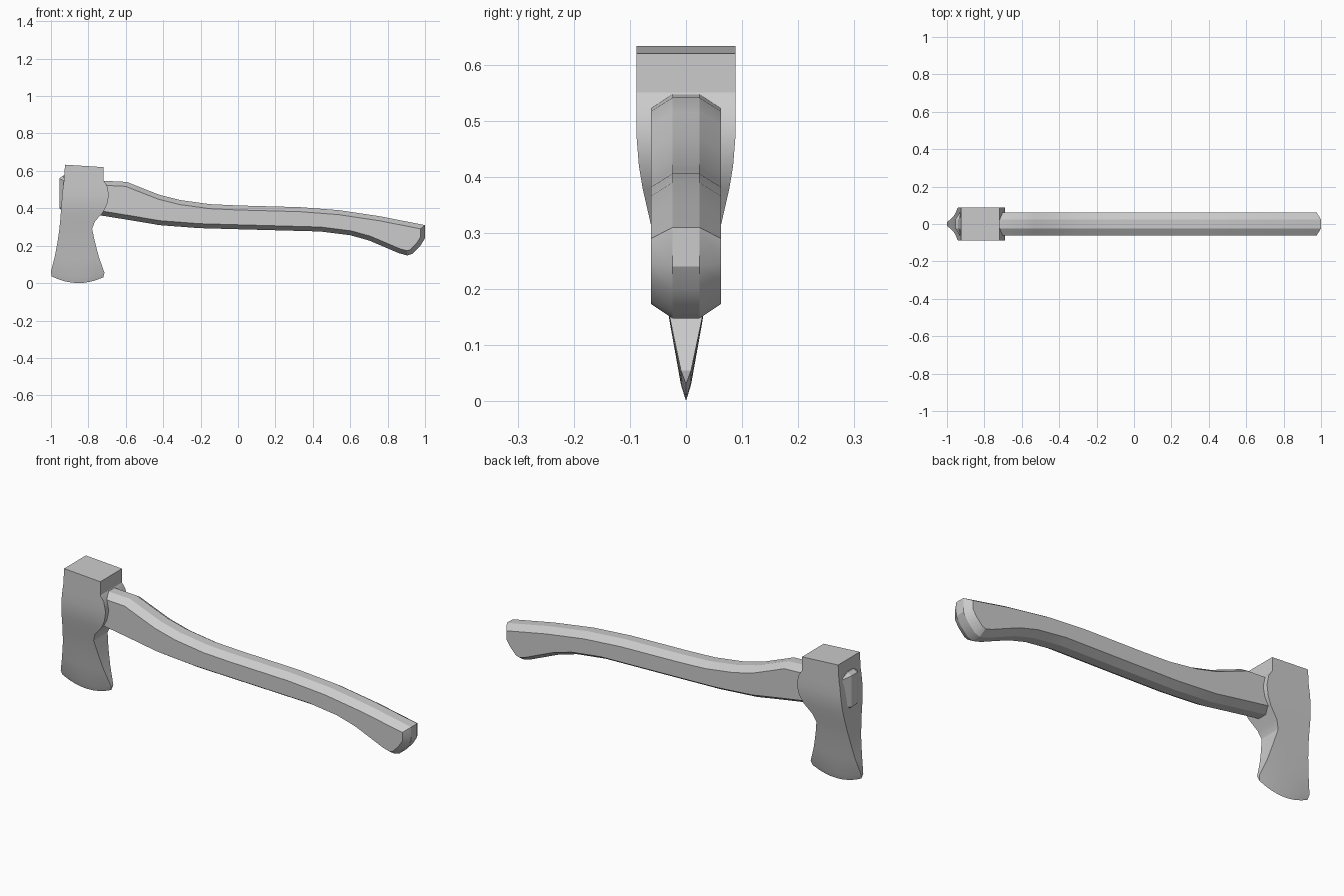
import bpy, bmesh, math
from mathutils import Vector

if "Cube" in bpy.data.objects:
    bpy.data.objects.remove(bpy.data.objects["Cube"])


def finish(name, bm, angle):
    bmesh.ops.remove_doubles(bm, verts=bm.verts, dist=0.0005)
    bmesh.ops.recalc_face_normals(bm, faces=bm.faces)
    mesh = bpy.data.meshes.new(name)
    bm.to_mesh(mesh)
    bm.free()
    obj = bpy.data.objects.new(name, mesh)
    bpy.context.collection.objects.link(obj)
    bpy.ops.object.select_all(action='DESELECT')
    bpy.context.view_layer.objects.active = obj
    obj.select_set(True)
    bpy.ops.object.shade_smooth_by_angle(angle=math.radians(angle))
    return obj


def bridge(bm, a, b):
    n = len(a)
    for i in range(n):
        j = (i + 1) % n
        bm.faces.new((a[i], a[j], b[j], b[i]))


def inset(points, d):
    # mitred inward offset of a clockwise outline
    out = []
    for i, p in enumerate(points):
        e1 = (p - points[i - 1]).normalized()
        e2 = (points[(i + 1) % len(points)] - p).normalized()
        n1, n2 = Vector((e1.y, -e1.x)), Vector((e2.y, -e2.x))
        out.append(p + (n1 + n2) * d / (1 + n1.dot(n2)))
    return out


# Axe head: rows of (left x, left z, right x, right z, half thickness, bow)
rows = [
    (-.925, .633, -.72, .62, .088, 0), (-.93, .55, -.72, .55, .088, 0),
    (-.935, .52, -.70, .52, .088, 0), (-.94, .47, -.69, .47, .088, 0),
    (-.944, .42, -.70, .42, .084, 0), (-.947, .38, -.722, .378, .077, 0),
    (-.951, .33, -.765, .33, .066, 0), (-.955, .29, -.78, .29, .057, 0),
    (-.965, .22, -.765, .22, .042, 0), (-.98, .14, -.744, .14, .027, .01),
    (-1.0, .06, -.714, .055, .009, .028), (-.996, .036, -.72, .031, 0, .033),
]
SEG = 8
bm = bmesh.new()
rings = []
for xl, zl, xr, zr, t, bow in rows:
    side = []
    for k in range(SEG + 1):
        u = k / SEG
        side.append((xl + (xr - xl) * u,
                     zl + (zr - zl) * u - bow * (1 - (2 * u - 1) ** 2)))
    rings.append([bm.verts.new((x, -t, z)) for x, z in side] +
                 [bm.verts.new((x, t, z)) for x, z in reversed(side)])
for a, b in zip(rings, rings[1:]):
    bridge(bm, a, b)
bm.faces.new(rings[0])
finish("axe_head", bm, 30)

# Handle: side outline with a wide chamfer all the way round
top = [(-.955, .56), (-.935, .575), (-.72, .547), (-.595, .541), (-.53, .515),
       (-.42, .472), (-.31, .444), (-.15, .422), (0, .415), (.33, .406),
       (.54, .39), (.76, .357), (1.0, .31)]
bottom = [(1.0, .24), (.975, .20), (.935, .158), (.905, .148), (.86, .16), (.79, .19),
          (.70, .228), (.60, .256), (.44, .276), (0, .288), (-.21, .294),
          (-.42, .31), (-.58, .337), (-.76, .366), (-.935, .385), (-.955, .40)]
outer = [Vector(p) for p in top + bottom]
inner = inset(outer, .024)
bm = bmesh.new()
loops = [[bm.verts.new((p.x, y, p.y)) for p in pts]
         for pts, y in ((inner, -.062), (outer, -.024), (outer, .024), (inner, .062))]
for a, b in zip(loops, loops[1:]):
    bridge(bm, a, b)
bm.faces.new(loops[0])
bm.faces.new(loops[-1])
finish("handle", bm, 28)
